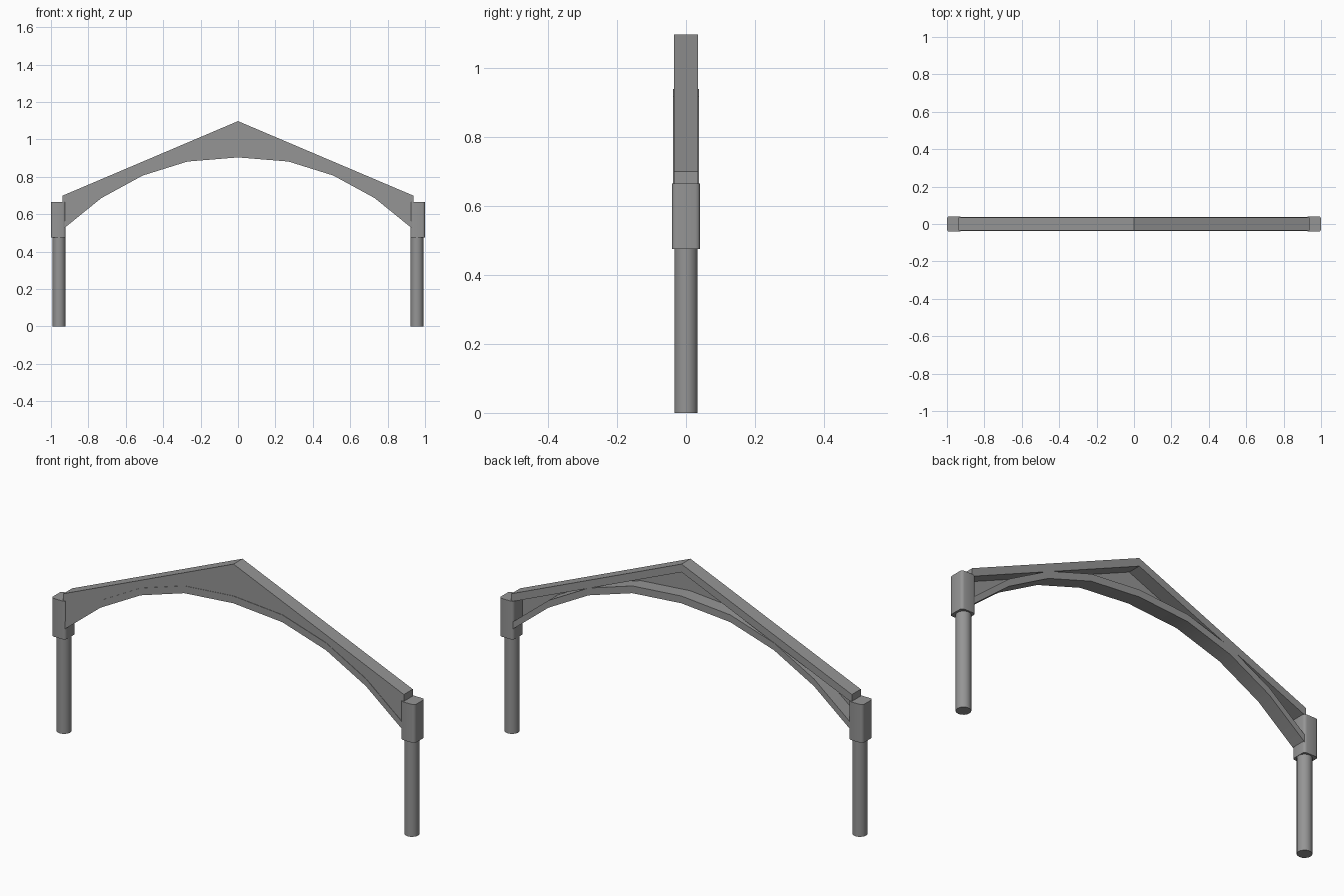
import bpy, bmesh

if "Cube" in bpy.data.objects:
    bpy.data.objects.remove(bpy.data.objects["Cube"])

steel = bpy.data.materials.new("dark_grey")
steel.diffuse_color = (0.3, 0.3, 0.3, 1)
steel.use_nodes = True
steel.node_tree.nodes["Principled BSDF"].inputs["Base Color"].default_value = steel.diffuse_color


def finish(ob, angle):
    """Dark grey, smooth across shallow edges only."""
    ob.data.materials.append(steel)
    bpy.ops.object.select_all(action='DESELECT')
    ob.select_set(True)
    bpy.context.view_layer.objects.active = ob
    bpy.ops.object.shade_smooth_by_angle(angle=angle)


def extrude_profile(name, points, y0, y1):
    """Closed XZ outline extruded along y, capped at both ends."""
    bm = bmesh.new()
    near = [bm.verts.new((x, y0, z)) for x, z in points]
    far = [bm.verts.new((x, y1, z)) for x, z in points]
    bm.faces.new(near)
    bm.faces.new(far[::-1])
    for i in range(len(points)):
        bm.faces.new((near[i - 1], far[i - 1], far[i], near[i]))
    bmesh.ops.recalc_face_normals(bm, faces=bm.faces)
    mesh = bpy.data.meshes.new(name)
    bm.to_mesh(mesh)
    bm.free()
    ob = bpy.data.objects.new(name, mesh)
    bpy.context.collection.objects.link(ob)
    finish(ob, 0.35)
    return ob


def mirrored(half):
    """Right half, apex first -> full left-to-right line."""
    return [(-x, z) for x, z in reversed(half[1:])] + half


def band(name, line, thickness, y):
    upper = [(x, z + thickness) for x, z in reversed(line)]
    return extrude_profile(name, line + upper, -y, y)


roof = mirrored([(0, 1.098), (0.937, 0.70)])
arch = mirrored([(0, 0.904), (0.27, 0.882), (0.51, 0.807),
                 (0.73, 0.687), (0.935, 0.521)])

# Sloping top flange, curved lower flange, thin web on the front (open back)
band("roof_flange", roof, -0.04, 0.035)
band("arch_flange", arch, 0.036, 0.037)
extrude_profile("front_web", arch + roof[::-1], -0.035, -0.032)

for side, sx in (("left", -1), ("right", 1)):
    # Round leg
    bpy.ops.mesh.primitive_cylinder_add(vertices=16, radius=0.034, depth=0.50,
                                        location=(sx * 0.957, 0, 0.25))
    leg = bpy.context.object
    leg.name = side + "_leg"
    finish(leg, 0.6)

    # Corner bracket with softened vertical edges
    bpy.ops.mesh.primitive_cube_add(size=1, location=(sx * 0.961, 0, 0.571))
    bracket = bpy.context.object
    bracket.name = side + "_bracket"
    bracket.scale = (0.078, 0.082, 0.19)
    bpy.ops.object.transform_apply(location=False, rotation=False, scale=True)
    bm = bmesh.new()
    bm.from_mesh(bracket.data)
    upright = [e for e in bm.edges
               if abs(e.verts[0].co.z - e.verts[1].co.z) > 0.1]
    bmesh.ops.bevel(bm, geom=upright, offset=0.014, segments=3,
                    profile=0.5, affect='EDGES')
    bm.to_mesh(bracket.data)
    bm.free()
    finish(bracket, 0.6)
